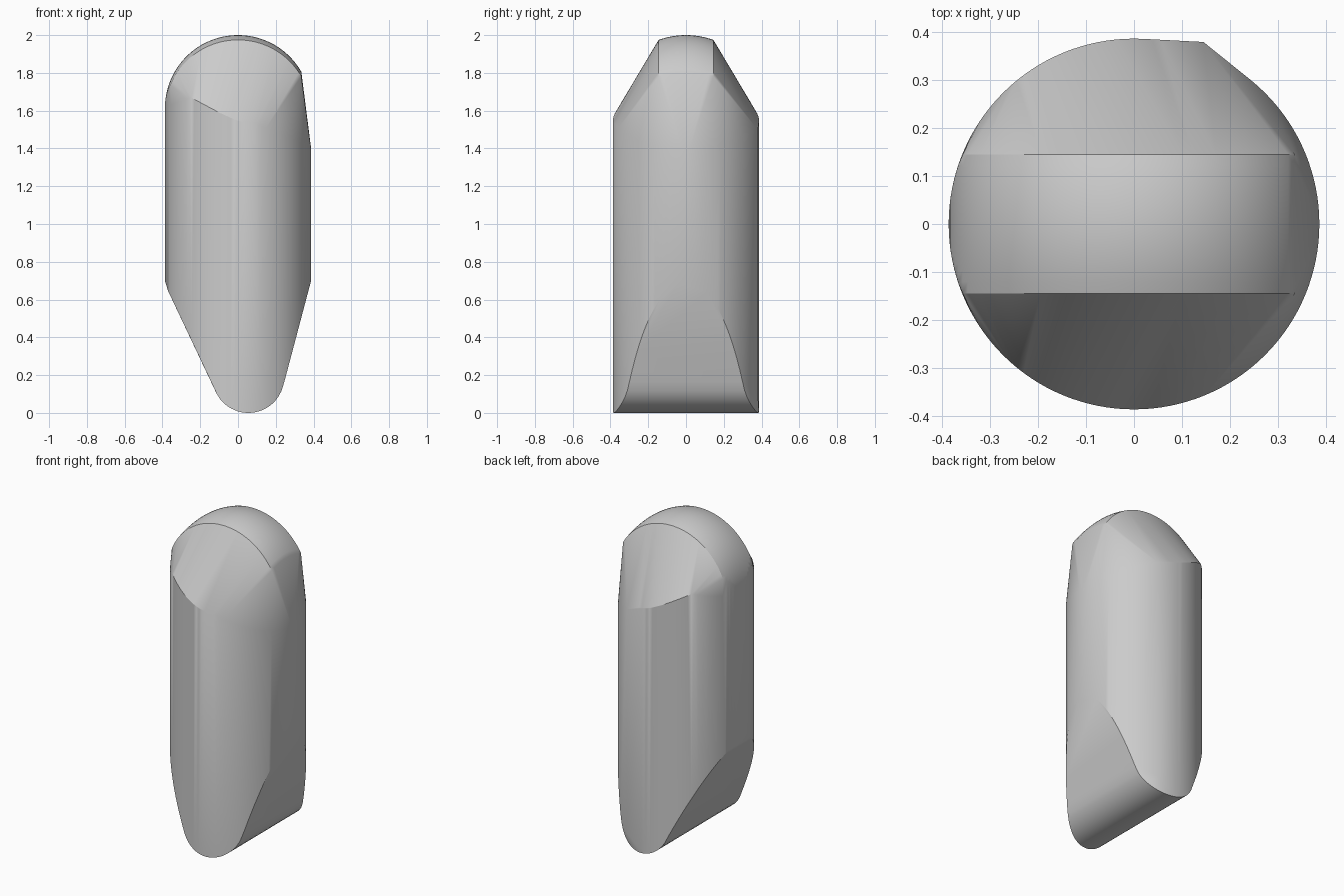
import bpy, bmesh
from math import sqrt, sin, cos, pi

cube = bpy.data.objects.get("Cube")
if cube:
    bpy.data.objects.remove(cube, do_unlink=True)

R = 0.387          # body radius
FOOT_X, FOOT_R = 0.055, 0.19


def lerp_profile(points, x):
    """Height on a polyline at x."""
    for (x0, z0), (x1, z1) in zip(points, points[1:]):
        if x <= x1:
            return z0 + (z1 - z0) * (x - x0) / (x1 - x0)
    return points[-1][1]


def bottom(x):
    """Rounded foot between two sloping flanks."""
    if x < -0.12:
        return lerp_profile([(-R, 0.7), (-0.37, 0.645), (-0.12, 0.118)], x)
    if x > 0.238:
        return lerp_profile([(0.238, 0.137), (R, 0.7)], x)
    return FOOT_R - sqrt(max(FOOT_R ** 2 - (x - FOOT_X) ** 2, 0))


def shoulder(x):
    """Tilted upper rim of the cylindrical body."""
    return lerp_profile([(-R, 1.62), (-0.25, 1.67), (-0.1, 1.59),
                         (0, 1.545), (0.1, 1.53), (R, 1.4)], x)


bm = bmesh.new()

# Upright body wall: upper and lower rims
STEPS = 128
for i in range(STEPS):
    x, y = R * cos(2 * pi * i / STEPS), R * sin(2 * pi * i / STEPS)
    for z in (bottom(x), shoulder(x)):
        bm.verts.new((x, y, z))

# Narrow crease down the back
for z in (0.1, 1.5):
    bm.verts.new((0.145, 0.38, z))

# Crowned dome strip
for i in range(49):
    x = -R * cos(pi * i / 48)
    if x > 0.342:
        continue
    half = min(0.145, sqrt(max(R * R - x * x, 0)))
    for j in range(-6, 7):
        y = half * j / 6
        bm.verts.new((x, y, 2 - R + sqrt(max(R * R - x * x, 0)) - 1.2 * y * y))

# Skin the rims and dome into one solid
bmesh.ops.remove_doubles(bm, verts=bm.verts[:], dist=0.0005)
hull = bmesh.ops.convex_hull(bm, input=bm.verts[:])
loose = [v for v in bm.verts if not v.link_faces]
bmesh.ops.delete(bm, geom=loose, context='VERTS')
bmesh.ops.dissolve_limit(bm, angle_limit=0.005, verts=bm.verts[:], edges=bm.edges[:])
bmesh.ops.recalc_face_normals(bm, faces=bm.faces[:])

mesh = bpy.data.meshes.new("body")
bm.to_mesh(mesh)
bm.free()
body = bpy.data.objects.new("body", mesh)
bpy.context.collection.objects.link(body)

# Plain grey finish
grey = bpy.data.materials.new("plain grey")
grey.use_nodes = True
colour = (0.6, 0.6, 0.6, 1)
grey.diffuse_color = colour
grey.node_tree.nodes["Principled BSDF"].inputs["Base Color"].default_value = colour
mesh.materials.append(grey)

bpy.ops.object.select_all(action='DESELECT')
body.select_set(True)
bpy.context.view_layer.objects.active = body
bpy.ops.object.shade_smooth_by_angle(angle=0.5)
